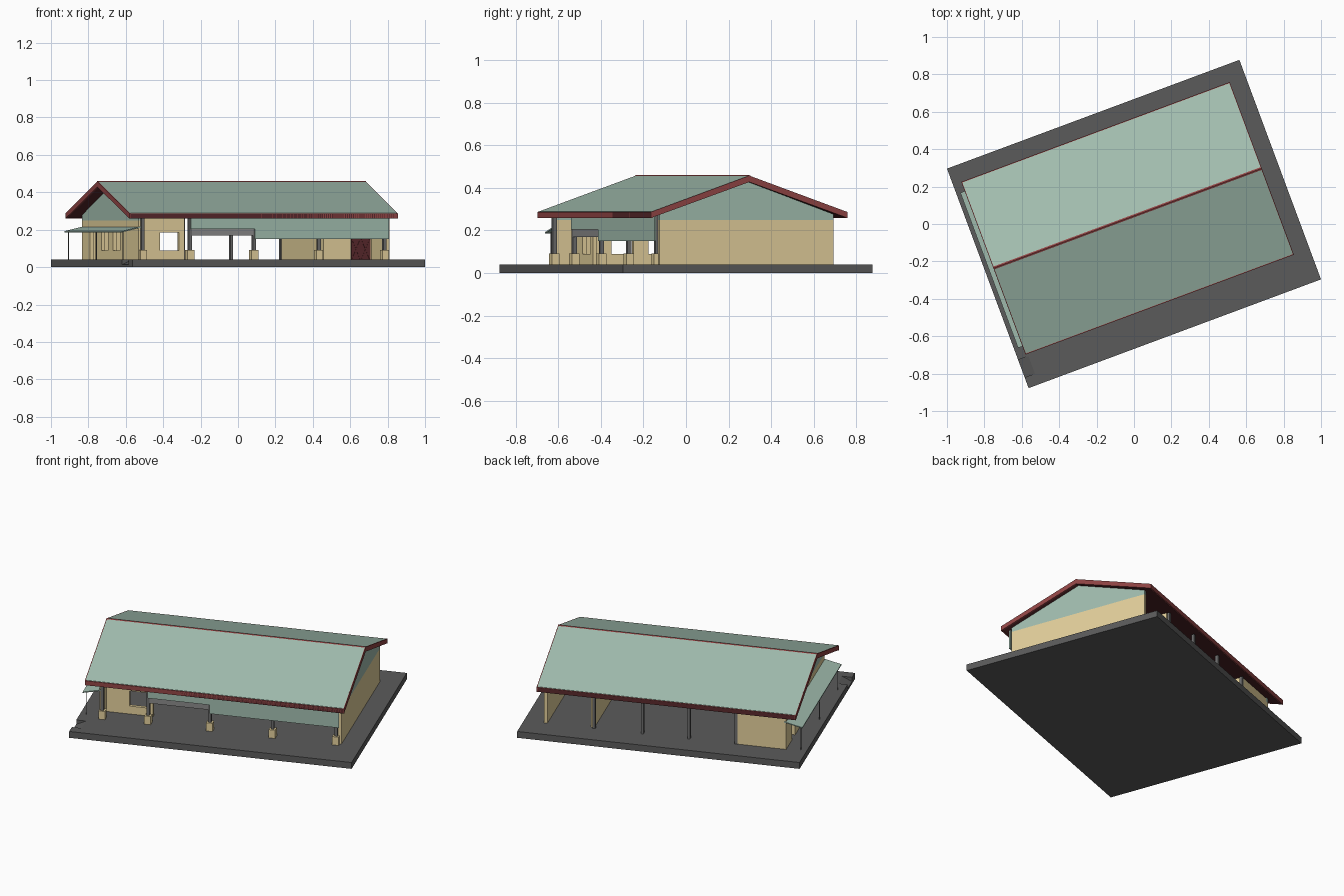
import bpy, bmesh, math
from mathutils import Matrix

if "Cube" in bpy.data.objects:
    bpy.data.objects.remove(bpy.data.objects["Cube"])

TURN = Matrix.Rotation(math.radians(20.4), 4, 'Z')   # whole building is turned on the grid


def mat(name, r, g, b):
    m = bpy.data.materials.new(name)
    m.diffuse_color = (r, g, b, 1)
    m.use_nodes = True
    m.node_tree.nodes["Principled BSDF"].inputs["Base Color"].default_value = m.diffuse_color
    return m


GREEN = mat("sage_metal", 0.36, 0.51, 0.43)
TAN = mat("tan_wall", 0.77, 0.63, 0.33)
RED = mat("red_trim", 0.29, 0.06, 0.06)
MAROON = mat("maroon_soffit", 0.10, 0.022, 0.025)
DARK = mat("dark_paving", 0.105, 0.105, 0.105)
STEEL = mat("grey_steel", 0.15, 0.15, 0.15)
SHUTTER = mat("grey_shutter", 0.25, 0.25, 0.25)


def prism(name, profile, a, b, m, axis='u'):
    """Extrude a profile along u (profile = v,z) or along v (profile = u,z)."""
    bm = bmesh.new()
    place = (lambda t, p: (t, p[0], p[1])) if axis == 'u' else (lambda t, p: (p[0], t, p[1]))
    ends = [[bm.verts.new(place(t, p)) for p in profile] for t in (a, b)]
    n = len(profile)
    bm.faces.new(ends[0])
    bm.faces.new(ends[1])
    for i in range(n):
        j = (i + 1) % n
        bm.faces.new((ends[0][i], ends[0][j], ends[1][j], ends[1][i]))
    bmesh.ops.recalc_face_normals(bm, faces=bm.faces)
    bm.transform(TURN)
    me = bpy.data.meshes.new(name)
    bm.to_mesh(me)
    bm.free()
    ob = bpy.data.objects.new(name, me)
    bpy.context.collection.objects.link(ob)
    me.materials.append(m)
    return ob


def box(name, u0, u1, v0, v1, z0, z1, m):
    return prism(name, [(v0, z0), (v1, z0), (v1, z1), (v0, z1)], u0, u1, m)


def wall(name, axis, at, start, end, top, openings=(), t=0.02):
    """Wall running along an axis, centred on `at`; openings are (from, to, sill, head)."""
    def piece(a, b, z0, z1):
        if b - a < 1e-4 or z1 - z0 < 1e-4:
            return
        if axis == 'u':
            box(name, a, b, at - t / 2, at + t / 2, z0, z1, TAN)
        else:
            box(name, at - t / 2, at + t / 2, a, b, z0, z1, TAN)
    pos = start
    for a, b, sill, head in openings:
        piece(pos, a, G, top)
        piece(a, b, G, sill)
        piece(a, b, head, top)
        pos = b
    piece(pos, end, G, top)


G = 0.04                                   # floor level
UL, UR, VF, VB = -0.705, 0.705, -0.40, 0.474   # wall lines
RL, RR, EF, EB, RIDGE = -0.787, 0.744, -0.452, 0.533, 0.041   # roof outline

# paved slab with a sunken kerb ramp
slab = box("paved_slab", -0.834, 0.834, -0.626, 0.626, 0, G, DARK)
cutter = prism("ramp_cutter", [(-0.86, 0.012), (-0.832, 0.014), (-0.775, G), (-0.775, 0.06), (-0.86, 0.06)],
               -0.565, -0.465, DARK, 'v')
cutter.hide_render = True
cutter.hide_viewport = True
cut = slab.modifiers.new("ramp", 'BOOLEAN')
cut.operation = 'DIFFERENCE'
cut.object = cutter

# roof: soffit core, green sheets, red trim
TOP, EAVE, TH = 0.456, 0.285, 0.026
for side, e in (("front", EF), ("back", EB)):
    s = 1 if e > RIDGE else -1
    prism(side + "_roof_core", [(e, EAVE - TH), (e, EAVE), (RIDGE, TOP), (RIDGE, TOP - TH)],
          RL + 0.006, RR - 0.006, MAROON)
    prism(side + "_roof_sheet", [(e - s * 0.005, EAVE + 0.0017), (e - s * 0.005, EAVE + 0.004),
                                 (RIDGE, TOP + 0.002), (RIDGE, TOP)], RL + 0.004, RR - 0.004, GREEN)
    box(side + "_fascia", RL, RR, min(e, e - s * 0.008), max(e, e - s * 0.008), EAVE - TH, EAVE + 0.002, RED)
    for end, a in (("left", RL), ("right", RR - 0.008)):
        prism(f"{side}_{end}_rake_board", [(e, EAVE - TH), (e, EAVE + 0.002), (RIDGE, TOP + 0.002),
                                           (RIDGE, TOP - TH - 0.002)], a, a + 0.008, RED)
prism("ridge_cap", [(RIDGE - 0.008, TOP), (RIDGE, TOP + 0.004), (RIDGE + 0.008, TOP)], RL, RR, RED)

# green gable ends
gable = [(VF, 0.25), (VB, 0.25), (VB, 0.277), (RIDGE, TOP - TH), (VF, 0.275)]
prism("left_gable", gable, UL - 0.01, UL + 0.01, GREEN)
prism("right_gable", gable, UR - 0.01, UR + 0.01, GREEN)

# outer walls and the left-hand room, whose front wall is set back
W = (0.09, 0.185)
wall("right_wall", 'v', UR, VF, VB, 0.25)
wall("left_wall", 'v', UL, VF, VB, 0.25,
     [(-0.115, -0.005, *W), (0.07, 0.17, *W), (0.27, 0.345, G, 0.185)])
wall("front_room_wall", 'u', -0.30, UL + 0.01, -0.42, 0.30, [(-0.56, -0.453, *W)])
wall("back_room_wall", 'u', VB - 0.01, UL + 0.01, -0.42, 0.272)
wall("room_side_wall", 'v', -0.43, 0.2, VB - 0.02, 0.275)
wall("room_inner_wall", 'u', 0.2, UL + 0.01, -0.42, 0.275)

# right-hand room with a braced double door
RV = -0.17
wall("store_side_wall", 'v', 0.43, RV, VB - 0.01, 0.268)
wall("store_front_wall", 'u', RV, 0.42, UR - 0.01, 0.30)
DV = RV - 0.01
box("store_door", 0.577, 0.687, DV - 0.006, DV, G, 0.152, MAROON)
for u0, u1 in ((0.579, 0.631), (0.633, 0.685)):
    for a, b in ((u0, u1), (u1, u0)):
        d = 0.004 if b > a else -0.004
        prism("door_brace", [(a, G), (a + d, G), (b, 0.15), (b - d, 0.15)], DV - 0.008, DV - 0.004, MAROON, 'v')

# front posts on tan pedestals
for u in (UL + 0.01, -0.425, -0.06, 0.31, 0.685):
    box("front_pedestal", u - 0.019, u + 0.019, VF - 0.022, VF + 0.016, G, 0.092, TAN)
    box("front_post", u - 0.009, u + 0.009, VF - 0.012, VF + 0.008, 0.092, 0.272, STEEL)

# back posts
for u in (-0.14, 0.135, 0.42, -0.42):
    box("back_post", u - 0.008, u + 0.008, VB - 0.015, VB + 0.003, G, 0.274, STEEL)

# front hanging panels and shutter, fixed to the face of the posts
PF = VF - 0.02
box("front_panel_short", -0.425, -0.06, PF, PF + 0.008, 0.205, 0.27, GREEN)
box("roller_shutter", -0.415, -0.06, PF + 0.008, PF + 0.02, 0.17, 0.21, SHUTTER)
for u0, u1 in ((-0.06, 0.31), (0.31, 0.705)):
    box("front_panel_long", u0, u1, PF, PF + 0.008, 0.15, 0.27, GREEN)

# lean-to awning on the left side
prism("side_awning", [(-0.812, 0.186), (-0.812, 0.192), (UL, 0.217), (UL, 0.211)], -0.405, 0.48, GREEN, 'v')
for v in (-0.38, 0.03, 0.455):
    box("awning_post", -0.799, -0.795, v - 0.002, v + 0.002, G, 0.192, STEEL)
